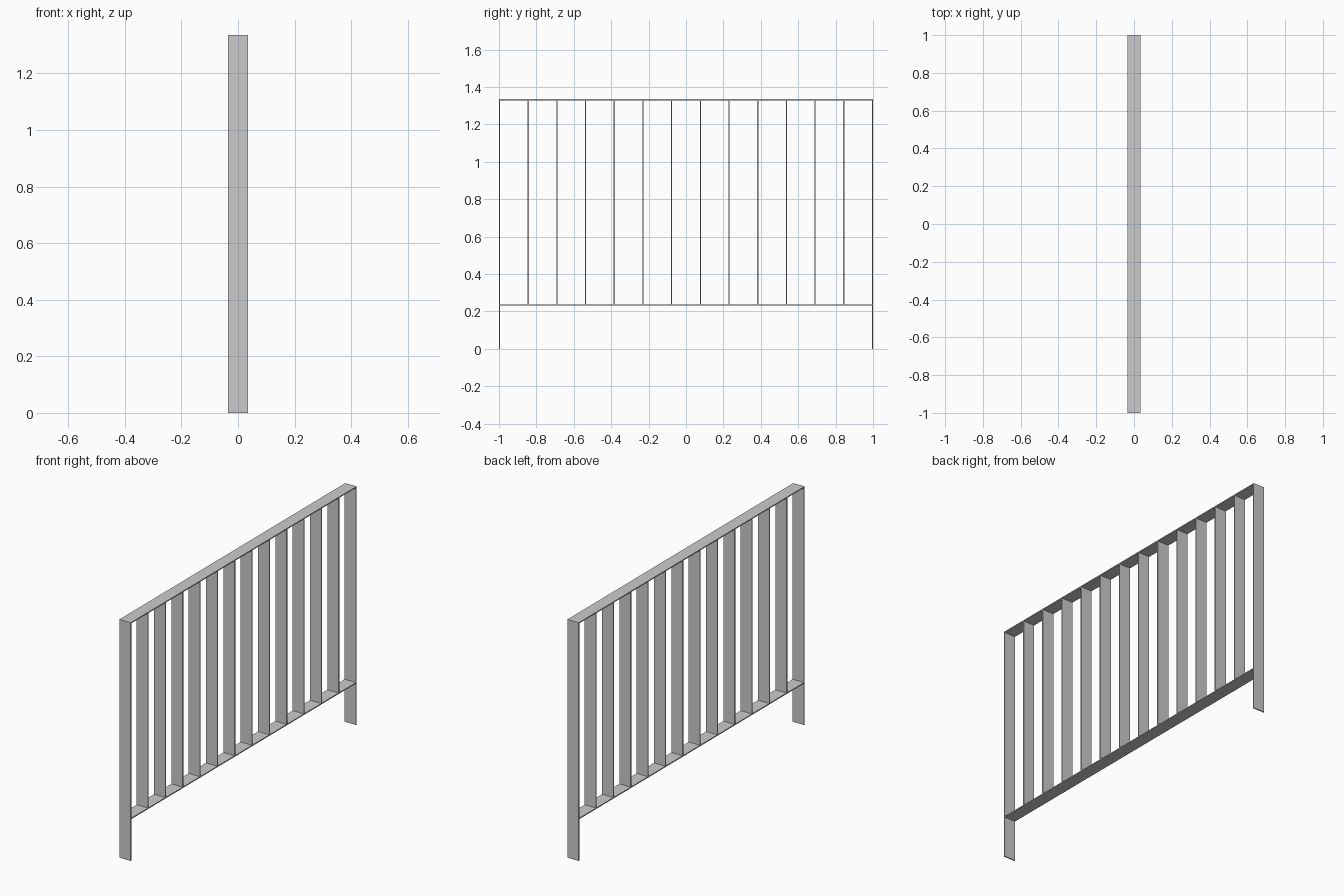
import bpy

if "Cube" in bpy.data.objects:
    bpy.data.objects.remove(bpy.data.objects["Cube"])

WIDTH = 0.07    # flat bar width along x
THICK = 0.006   # flat bar thickness
HEIGHT = 1.335
RAIL_Z = 0.235  # centre of the lower rail


def bar(name, y0, y1, z0, z1):
    """Flat steel bar centred on x = 0."""
    bpy.ops.mesh.primitive_cube_add(size=1, location=(0, (y0 + y1) / 2, (z0 + z1) / 2))
    ob = bpy.context.object
    ob.name = name
    ob.scale = (WIDTH, y1 - y0, z1 - z0)
    bpy.ops.object.transform_apply(location=False, rotation=False, scale=True)


# End posts
bar("front_post", -1, -1 + THICK, 0, HEIGHT)
bar("back_post", 1 - THICK, 1, 0, HEIGHT)

# Rails between the posts
bar("top_rail", -1 + THICK, 1 - THICK, HEIGHT - THICK, HEIGHT)
bar("bottom_rail", -1 + THICK, 1 - THICK, RAIL_Z - THICK / 2, RAIL_Z + THICK / 2)

# Twelve evenly spaced balusters
pitch = (2 - THICK) / 13
for i in range(1, 13):
    y = -1 + THICK / 2 + i * pitch
    bar(f"baluster_{i}", y - THICK / 2, y + THICK / 2, RAIL_Z + THICK / 2, HEIGHT - THICK)
